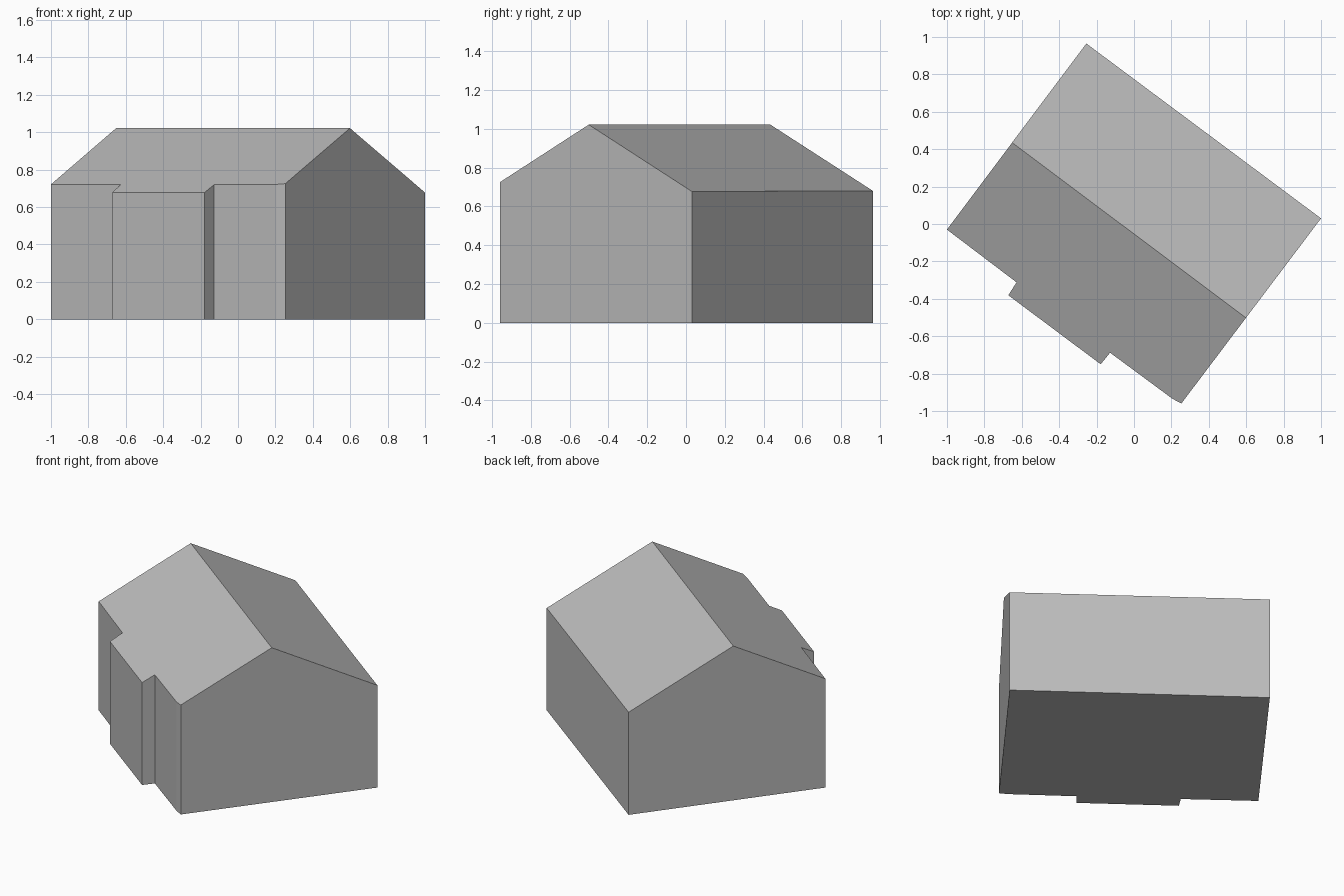
import bpy, bmesh
from mathutils import Vector

if "Cube" in bpy.data.objects:
    bpy.data.objects.remove(bpy.data.objects["Cube"], do_unlink=True)

# Plain grey for the whole building
grey = bpy.data.materials.new("plain grey")
grey.use_nodes = True
colour = (0.5, 0.5, 0.5, 1)
grey.diffuse_color = colour
grey.node_tree.nodes["Principled BSDF"].inputs["Base Color"].default_value = colour

# Footprint with the shallow front bay, anticlockwise
footprint = [(-1, -0.03), (-0.628, -0.312), (-0.672, -0.381), (-0.178, -0.75),
             (-0.128, -0.688), (0.205, -0.934), (0.253, -0.96),
             (1, 0.03), (-0.255, 0.965)]
ridge_start = Vector((-0.651, 0.435, 1.022))
ridge_end = Vector((0.596, -0.5, 1.022))
pitch = 0.517

# Walls: extrude the footprint above the ridge
bm = bmesh.new()
base = bm.faces.new([bm.verts.new((x, y, 0)) for x, y in footprint])
walls = bmesh.ops.extrude_face_region(bm, geom=[base], use_keep_orig=True)
top = [v for v in walls["geom"] if isinstance(v, bmesh.types.BMVert)]
bmesh.ops.translate(bm, verts=top, vec=(0, 0, 2))
bmesh.ops.recalc_face_normals(bm, faces=bm.faces)

# Gable roof: cut both slopes through the ridge and cap them
along = (ridge_end - ridge_start).normalized()
across = Vector((along.y, -along.x, 0))
for side in (1, -1):
    slope_normal = (across * side * pitch + Vector((0, 0, 1))).normalized()
    cut = bmesh.ops.bisect_plane(bm, geom=bm.verts[:] + bm.edges[:] + bm.faces[:],
                                 plane_co=ridge_start, plane_no=slope_normal,
                                 clear_outer=True)
    rim = [e for e in bm.edges if e.is_boundary]
    bmesh.ops.holes_fill(bm, edges=rim, sides=0)
bmesh.ops.recalc_face_normals(bm, faces=bm.faces)

mesh = bpy.data.meshes.new("house")
bm.to_mesh(mesh)
bm.free()
mesh.materials.append(grey)
house = bpy.data.objects.new("house", mesh)
bpy.context.collection.objects.link(house)
